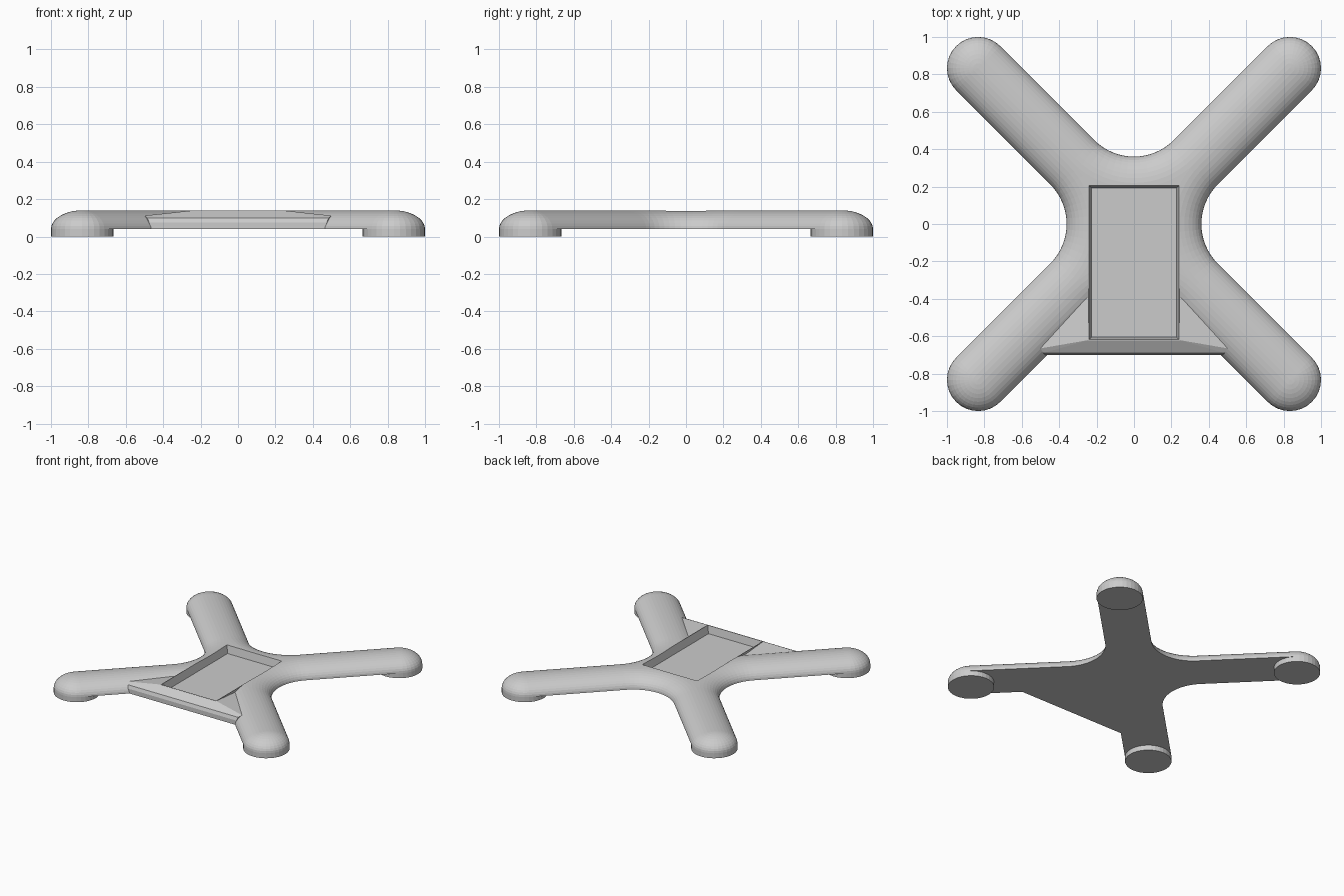
import bpy
import bmesh
from math import sin, cos, pi, sqrt
from mathutils import Vector

if "Cube" in bpy.data.objects:
    bpy.data.objects.remove(bpy.data.objects["Cube"])

R = 0.167            # half width of an arm
TIP = 1 - R          # arm end centre on both axes
BASE, TOP = 0.04, 0.14
FILLET = 0.3         # inner corner radius between arms
HUB = (FILLET + R) * sqrt(2)   # fillet centre distance from the middle
RINGS, STEPS = 10, 16

grey = bpy.data.materials.new("light grey")
grey.use_nodes = True
grey.diffuse_color = (0.6, 0.6, 0.6, 1)
grey.node_tree.nodes["Principled BSDF"].inputs["Base Color"].default_value = (0.6, 0.6, 0.6, 1)


def finish(name, bm):
    """Turn a bmesh into a named grey object."""
    bmesh.ops.recalc_face_normals(bm, faces=bm.faces)
    mesh = bpy.data.meshes.new(name)
    bm.to_mesh(mesh)
    bm.free()
    mesh.materials.append(grey)
    obj = bpy.data.objects.new(name, mesh)
    bpy.context.collection.objects.link(obj)
    return obj


def hull(name, points):
    bm = bmesh.new()
    verts = [bm.verts.new(p) for p in points]
    out = bmesh.ops.convex_hull(bm, input=verts)
    bmesh.ops.delete(bm, geom=[v for v in bm.verts if not v.link_faces], context='VERTS')
    return finish(name, bm)


def slab(name, low, high):
    """Block or frustum between two rectangles (x, y0, y1, z)."""
    return hull(name, [(s * x, y, z) for x, y0, y1, z in (low, high)
                       for s in (-1, 1) for y in (y0, y1)])


def combine(target, tool, operation):
    mod = target.modifiers.new(operation.lower(), 'BOOLEAN')
    mod.operation = operation
    mod.solver = 'EXACT'
    mod.object = tool
    bpy.context.view_layer.objects.active = target
    with bpy.context.temp_override(object=target, active_object=target):
        bpy.ops.object.modifier_apply(modifier=mod.name)
    bpy.data.objects.remove(tool)


# Outline of the cross: each quarter is an arm end followed by a fillet
outline = []         # (point, inward direction, is on fillet)
for q in range(4):
    turn = q * pi / 2
    tip = Vector((cos(turn + pi / 4), sin(turn + pi / 4))) * TIP * sqrt(2)
    corner = Vector((cos(turn + pi / 2), sin(turn + pi / 2))) * HUB
    for i in range(STEPS + 1):
        a = turn - pi / 4 + pi * i / STEPS
        d = Vector((cos(a), sin(a)))
        outline.append((tip + d * R, -d, False))
    for i in range(STEPS + 1):
        a = turn - pi / 4 - pi / 2 * i / STEPS
        d = Vector((cos(a), sin(a)))
        outline.append((corner + d * FILLET, d, True))

# Cross body: elliptical edge all round, flat middle, flat underside
bm = bmesh.new()
rings = []
for k in range(RINGS + 1):
    t = pi / 2 * k / RINGS
    inset, z = R * (1 - cos(t)), BASE + (TOP - BASE) * sin(t)
    rings.append([bm.verts.new((*(p + d * inset), z)) for p, d, _ in outline])
n = len(outline)
for lower, upper in zip(rings, rings[1:]):
    for i in range(n):
        j = (i + 1) % n
        bm.faces.new((lower[i], lower[j], upper[j], upper[i]))
bm.faces.new(rings[0][::-1])
bm.faces.new([v for v, o in zip(rings[-1], outline) if o[2]])
bmesh.ops.remove_doubles(bm, verts=bm.verts, dist=0.0005)
body = finish("cross_body", bm)

# Web filling the gap between the front arms, with a rounded front edge
web = [(0.47, -0.70, BASE), (0.475, -0.70, 0.075), (0.485, -0.69, 0.1), (0.5, -0.665, 0.112),
       (0.24, -0.62, 0.1395), (0.25, -0.39, 0.12), (0.25, -0.25, BASE)]
combine(body, hull("front_web", [(s * x, y, z) for x, y, z in web for s in (-1, 1)]), 'UNION')

# Raised surround of the tray, then the recess with sloping walls
combine(body, slab("tray_surround", (0.245, -0.622, -0.16, BASE),
                   (0.245, -0.622, -0.16, 0.1395)), 'UNION')
combine(body, slab("tray_recess", (0.226, -0.605, 0.192, 0.08),
                   (0.242, -0.618, 0.206, 0.145)), 'DIFFERENCE')

# Round feet under the arm ends
for sx, right in ((-1, "right"), (1, "left")):
    for sy, front in ((-1, "front"), (1, "back")):
        bm = bmesh.new()
        bmesh.ops.create_cone(bm, cap_ends=True, segments=2 * STEPS, radius1=R, radius2=R, depth=BASE)
        bmesh.ops.translate(bm, verts=bm.verts, vec=(sx * TIP, sy * TIP, BASE / 2))
        finish(f"{front}_{right}_foot", bm)
